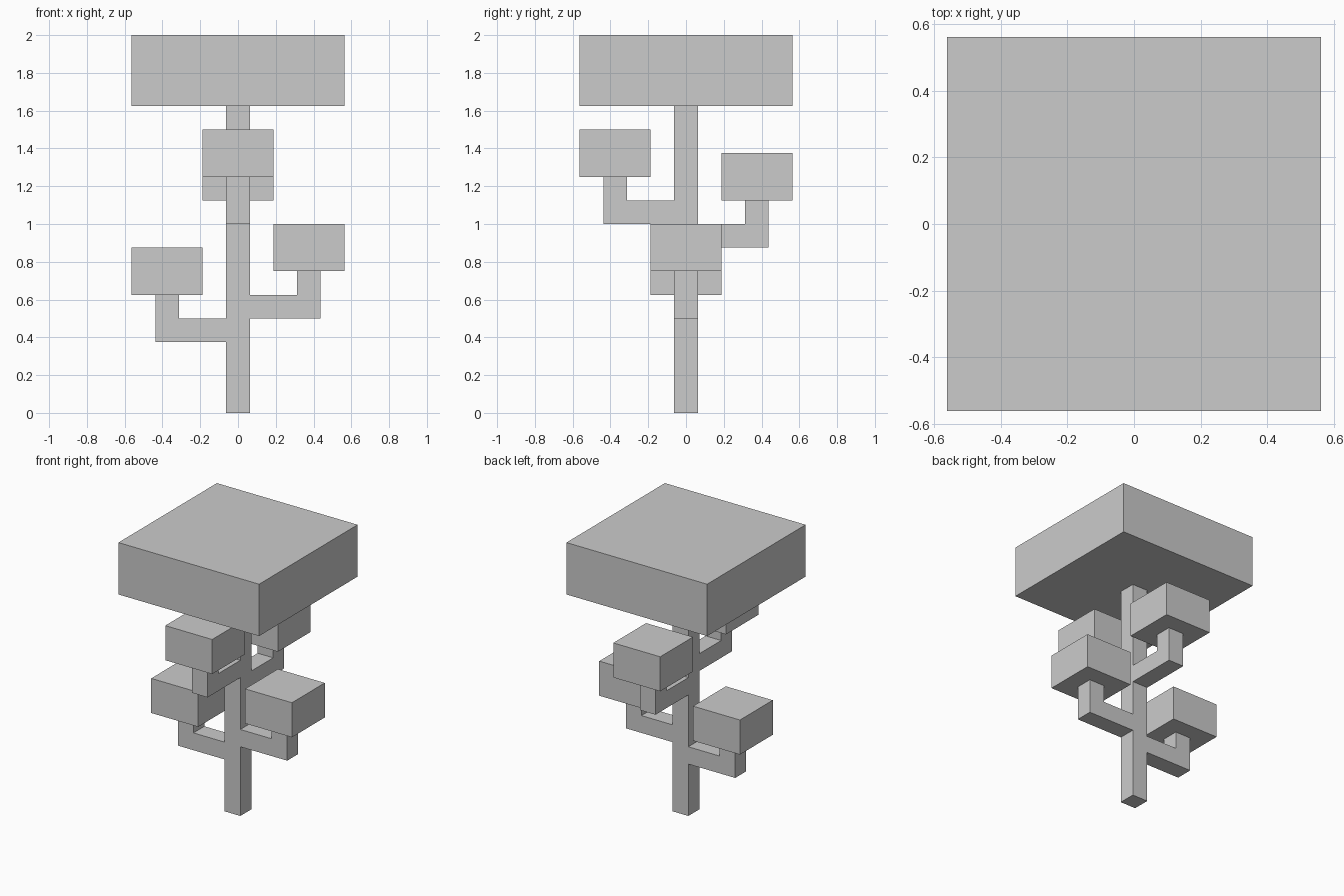
import bpy, bmesh
from math import radians
from mathutils import Matrix, Vector

if "Cube" in bpy.data.objects:
    bpy.data.objects.remove(bpy.data.objects["Cube"])

U = 0.0625  # one grid unit of the blocky design


def prism(name, profile, half_width, angle=0):
    """Extrude an (outward, up) profile across its width, then turn it about z."""
    bm = bmesh.new()
    face = bm.faces.new([bm.verts.new((r * U, -half_width * U, z * U)) for r, z in profile])
    ext = bmesh.ops.extrude_face_region(bm, geom=[face], use_keep_orig=True)
    moved = [g for g in ext["geom"] if isinstance(g, bmesh.types.BMVert)]
    bmesh.ops.translate(bm, verts=moved, vec=Vector((0, 2 * half_width * U, 0)))
    bmesh.ops.recalc_face_normals(bm, faces=bm.faces[:])
    bm.transform(Matrix.Rotation(radians(angle), 4, 'Z'))
    mesh = bpy.data.meshes.new(name)
    bm.to_mesh(mesh)
    bm.free()
    obj = bpy.data.objects.new(name, mesh)
    bpy.context.collection.objects.link(obj)
    return obj


def block(name, r0, r1, z0, z1, half_width, angle=0):
    return prism(name, [(r0, z0), (r1, z0), (r1, z1), (r0, z1)], half_width, angle)


# Trunk and large crown
block("trunk", -1, 1, 0, 26, 1)
block("crown", -9, 9, 26, 32, 9)

# Elbow branches climbing round the trunk, each carrying a small leaf block
for side, angle, z in (("left", 180, 6), ("right", 0, 8), ("back", 90, 14), ("front", -90, 16)):
    elbow = [(1, z), (7, z), (7, z + 4), (5, z + 4), (5, z + 2), (1, z + 2)]
    prism(f"{side}_branch", elbow, 1, angle)
    block(f"{side}_leaves", 3, 9, z + 4, z + 8, 3, angle)
